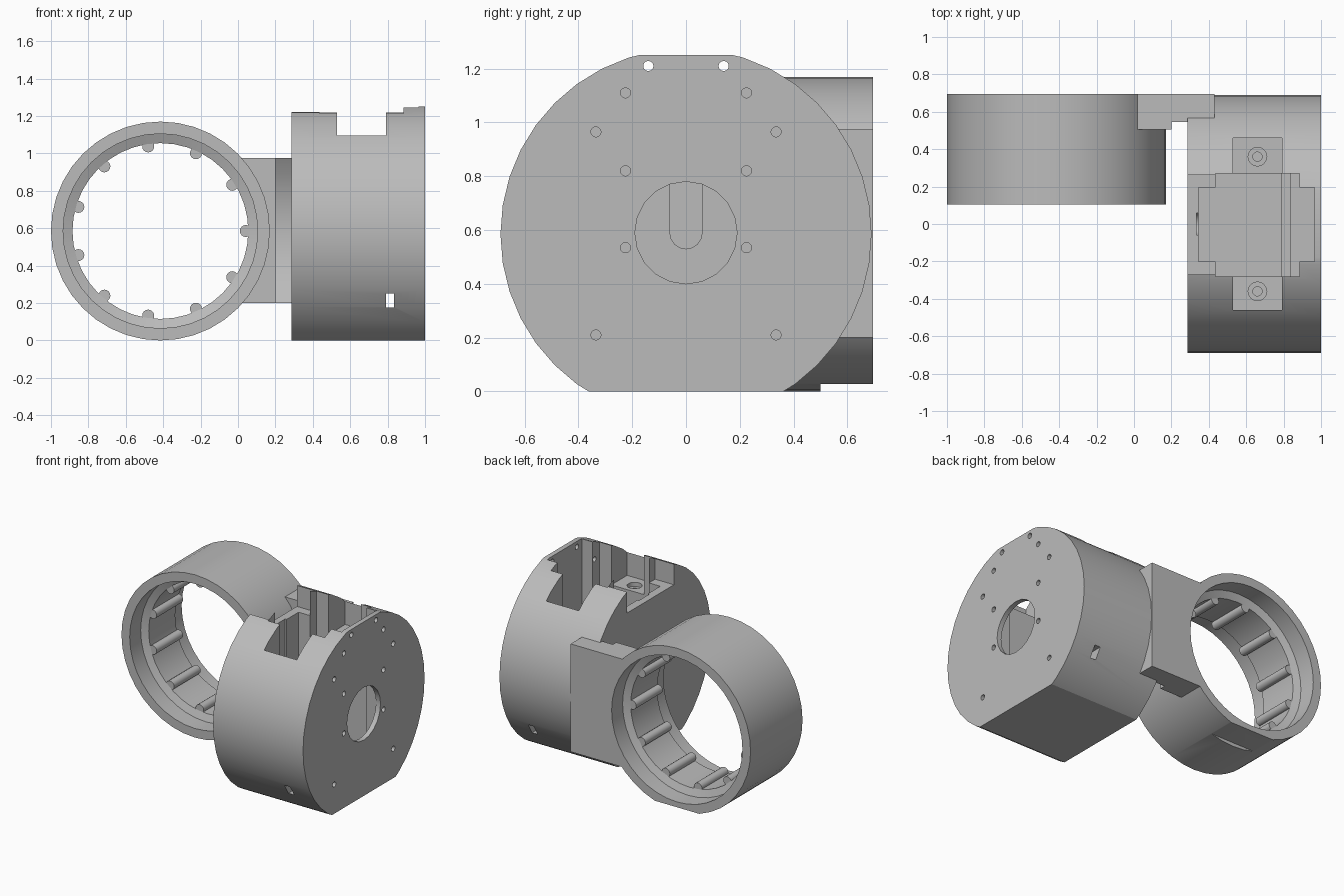
import bpy, bmesh, math
from mathutils import Matrix, Vector

default = bpy.data.objects.get("Cube")
if default:
    bpy.data.objects.remove(default, do_unlink=True)

grey = bpy.data.materials.new("light_grey")
grey.use_nodes = True
grey.diffuse_color = (0.5, 0.5, 0.5, 1)
grey.node_tree.nodes["Principled BSDF"].inputs["Base Color"].default_value = (0.5, 0.5, 0.5, 1)

AXIS_Z = 0.585      # height shared by both round parts
RING_X = -0.415     # ring centre
R = 0.69            # housing radius


def make(name, bm):
    bmesh.ops.recalc_face_normals(bm, faces=bm.faces)
    mesh = bpy.data.meshes.new(name)
    bm.to_mesh(mesh)
    bm.free()
    mesh.materials.append(grey)
    ob = bpy.data.objects.new(name, mesh)
    bpy.context.collection.objects.link(ob)
    return ob


def box(name, x, y, z):
    """Box from (min, max) pairs."""
    bm = bmesh.new()
    size = [b - a for a, b in (x, y, z)]
    mid = [(a + b) / 2 for a, b in (x, y, z)]
    bmesh.ops.create_cube(bm, size=1, matrix=Matrix.Translation(mid) @ Matrix.Diagonal((*size, 1)))
    return make(name, bm)


def rod(name, start, end, radius, segments=16):
    """Cylinder between two points."""
    a, b = Vector(start), Vector(end)
    turn = (b - a).to_track_quat("Z", "Y").to_matrix().to_4x4()
    bm = bmesh.new()
    bmesh.ops.create_cone(bm, cap_ends=True, segments=segments, radius1=radius, radius2=radius,
                          depth=(b - a).length, matrix=Matrix.Translation((a + b) / 2) @ turn)
    return make(name, bm)


def cut(target, cutter):
    mod = target.modifiers.new("cut", "BOOLEAN")
    mod.operation, mod.solver, mod.object = "DIFFERENCE", "EXACT", cutter
    bpy.context.view_layer.objects.active = target
    bpy.ops.object.modifier_apply(modifier=mod.name)
    bpy.data.objects.remove(cutter, do_unlink=True)


# Housing: drum with flat bottom and top
housing = rod("housing", (0.285, 0, AXIS_Z), (1, 0, AXIS_Z), R, 40)
cut(housing, box("cutter", (0, 2), (-1, 1), (-1, 0)))
cut(housing, box("cutter", (0, 2), (-1, 1), (1.25, 2)))

# Stepped pocket open at the top, lowered left wall, tab notch
cut(housing, box("cutter", (0.345, 0.965), (-0.2, 0.195), (0.2, 2)))
cut(housing, box("cutter", (0.435, 0.885), (-0.28, 0.27), (0.2, 2)))
cut(housing, box("cutter", (0.53, 0.79), (-0.46, 0.46), (0.93, 2)))
cut(housing, box("cutter", (0.2, 0.435), (-0.27, 0.262), (1.07, 2)))

# Shaft groove in the left wall
cut(housing, box("cutter", (0.333, 0.36), (-0.06, 0.06), (0.59, 2)))
cut(housing, rod("cutter", (0.333, 0, 0.59), (0.36, 0, 0.59), 0.06))

# Round opening and screw holes in the right wall
cut(housing, rod("cutter", (0.9, 0, 0.59), (1.1, 0, 0.59), 0.19, 20))
for y, z in [(0.14, 1.21), (0.225, 1.11), (0.335, 0.965), (0.225, 0.82), (0.225, 0.535), (0.335, 0.21)]:
    for side in (-1, 1):
        cut(housing, rod("cutter", (0.86, side * y, z), (1.1, side * y, z), 0.019, 12))

# Screw holes in the tab ledges
for side in (-1, 1):
    y = side * 0.36
    cut(housing, rod("cutter", (0.66, y, 0.9), (0.66, y, 1), 0.05))
    cut(housing, rod("cutter", (0.66, y, 0.65), (0.66, y, 1), 0.025))

# Cable passage
cut(housing, box("cutter", (0.79, 0.835), (-1, 1), (0.175, 0.25)))

# Ring: lathed section with an inner raised band
section = [(0.585, 0.105), (0.52, 0.105), (0.52, 0.23), (0.47, 0.25),
           (0.47, 0.55), (0.52, 0.57), (0.52, 0.695), (0.585, 0.695)]
bm = bmesh.new()
loop = [bm.verts.new((RING_X + r, y, AXIS_Z)) for r, y in section]
edges = [bm.edges.new((loop[i - 1], loop[i])) for i in range(len(loop))]
bmesh.ops.spin(bm, geom=loop + edges, cent=(RING_X, 0, AXIS_Z), axis=(0, 1, 0),
               angle=math.tau, steps=40, use_merge=True)
bmesh.ops.remove_doubles(bm, verts=bm.verts, dist=0.0001)
ring = make("ring", bm)
cut(ring, box("cutter", (-2, 1), (0.5, 1), (-1, 0.027)))

# Ribs spaced around the inside of the ring
ribs = []
for i in range(11):
    a = math.tau * i / 11
    x, z = RING_X + 0.457 * math.cos(a), AXIS_Z + 0.457 * math.sin(a)
    ribs.append(rod("ring_rib_%d" % (i + 1), (x, 0.25, z), (x, 0.55, z), 0.032))

# Arm joining ring and housing
arm = box("arm", (0.02, 0.43), (0.505, 0.695), (0.2, 0.975))
cut(arm, rod("cutter", (RING_X, 0, AXIS_Z), (RING_X, 1, AXIS_Z), 0.56, 40))
cut(arm, rod("cutter", (0.2, 0, AXIS_Z), (1, 0, AXIS_Z), R - 0.02, 40))

bpy.ops.object.select_all(action="DESELECT")
for ob in [housing, ring, arm] + ribs:
    ob.select_set(True)
bpy.context.view_layer.objects.active = housing
bpy.ops.object.shade_smooth_by_angle(angle=math.radians(25))
